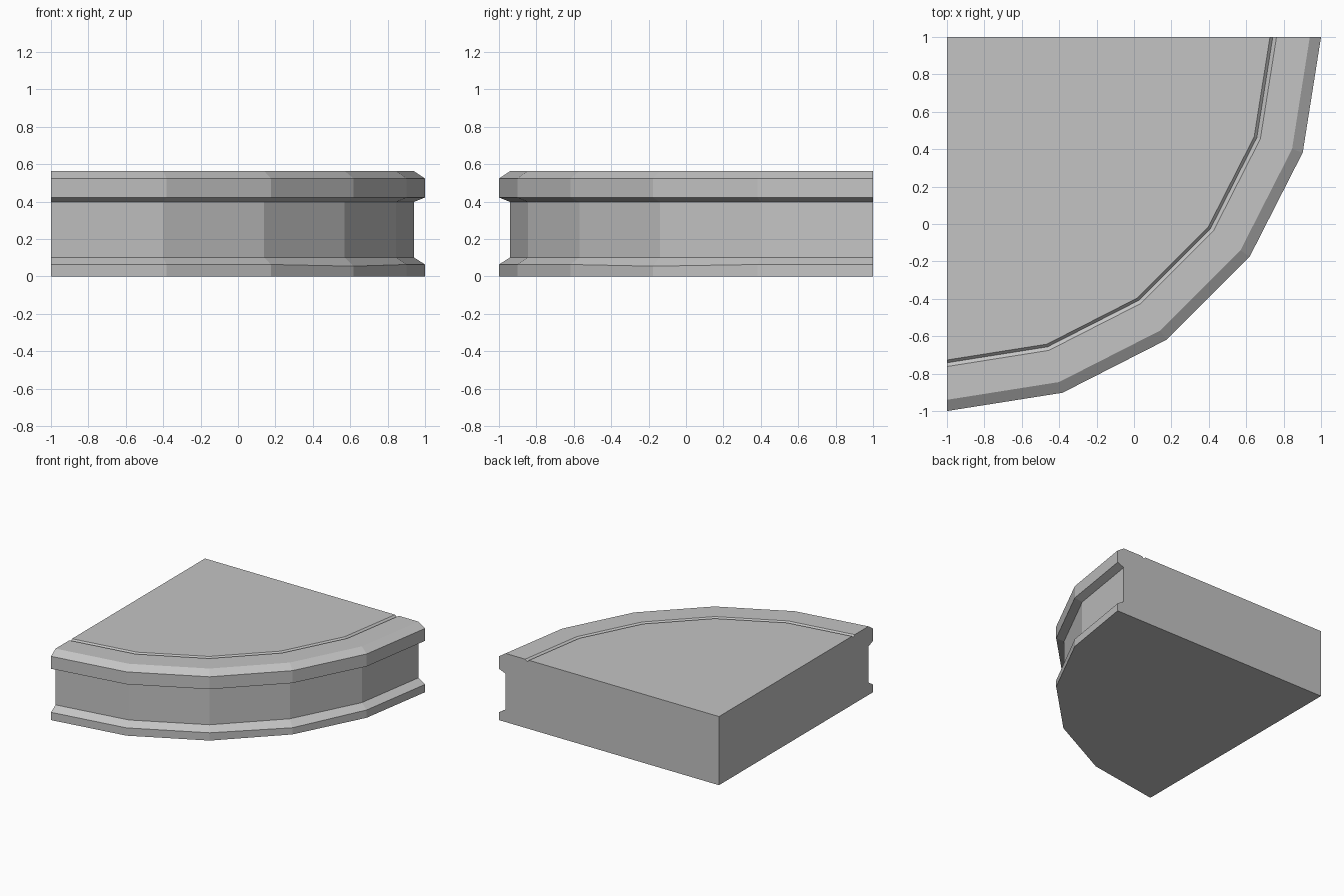
import bpy
import bmesh
from math import cos, sin, radians
from mathutils import Vector

old = bpy.data.objects.get("Cube")
if old:
    bpy.data.objects.remove(old, do_unlink=True)

# Stone material
stone = bpy.data.materials.new("grey_stone")
stone.use_nodes = True
colour = (0.55, 0.55, 0.55, 1)
stone.diffuse_color = colour
stone.node_tree.nodes["Principled BSDF"].inputs["Base Color"].default_value = colour

# Moulding profile, as radius and height, from base up to the groove in the top
TOP = 0.564
PROFILE = [(2, 0), (2, 0.064), (1.94, 0.102), (1.94, 0.398), (2, 0.422),
           (2, 0.524), (1.94, TOP), (1.762, TOP), (1.742, TOP - 0.015), (1.727, TOP)]
SEGMENTS = 5
CORNER = Vector((-1, 1, 0))

bm = bmesh.new()
base_corner = bm.verts.new(CORNER)
top_corner = bm.verts.new(CORNER + Vector((0, 0, TOP)))

# Sweep the profile around the square corner
rings = []
for i in range(SEGMENTS + 1):
    a = radians(90 * i / SEGMENTS - 90)
    rings.append([bm.verts.new(CORNER + Vector((r * cos(a), r * sin(a), z)))
                  for r, z in PROFILE])
rings[3][1].co.z -= 0.009  # slightly worn plinth corner

for a, b in zip(rings, rings[1:]):
    for j in range(len(PROFILE) - 1):
        bm.faces.new((a[j], b[j], b[j + 1], a[j + 1]))

# Flat straight ends, base and top
for ring in (rings[0], rings[-1]):
    bm.faces.new([base_corner] + ring + [top_corner])
bm.faces.new([base_corner] + [ring[0] for ring in rings])
bm.faces.new([top_corner] + [ring[-1] for ring in rings])
bmesh.ops.recalc_face_normals(bm, faces=bm.faces)

mesh = bpy.data.meshes.new("quarter_round_platform")
bm.to_mesh(mesh)
bm.free()
mesh.materials.append(stone)
platform = bpy.data.objects.new("quarter_round_platform", mesh)
bpy.context.collection.objects.link(platform)
